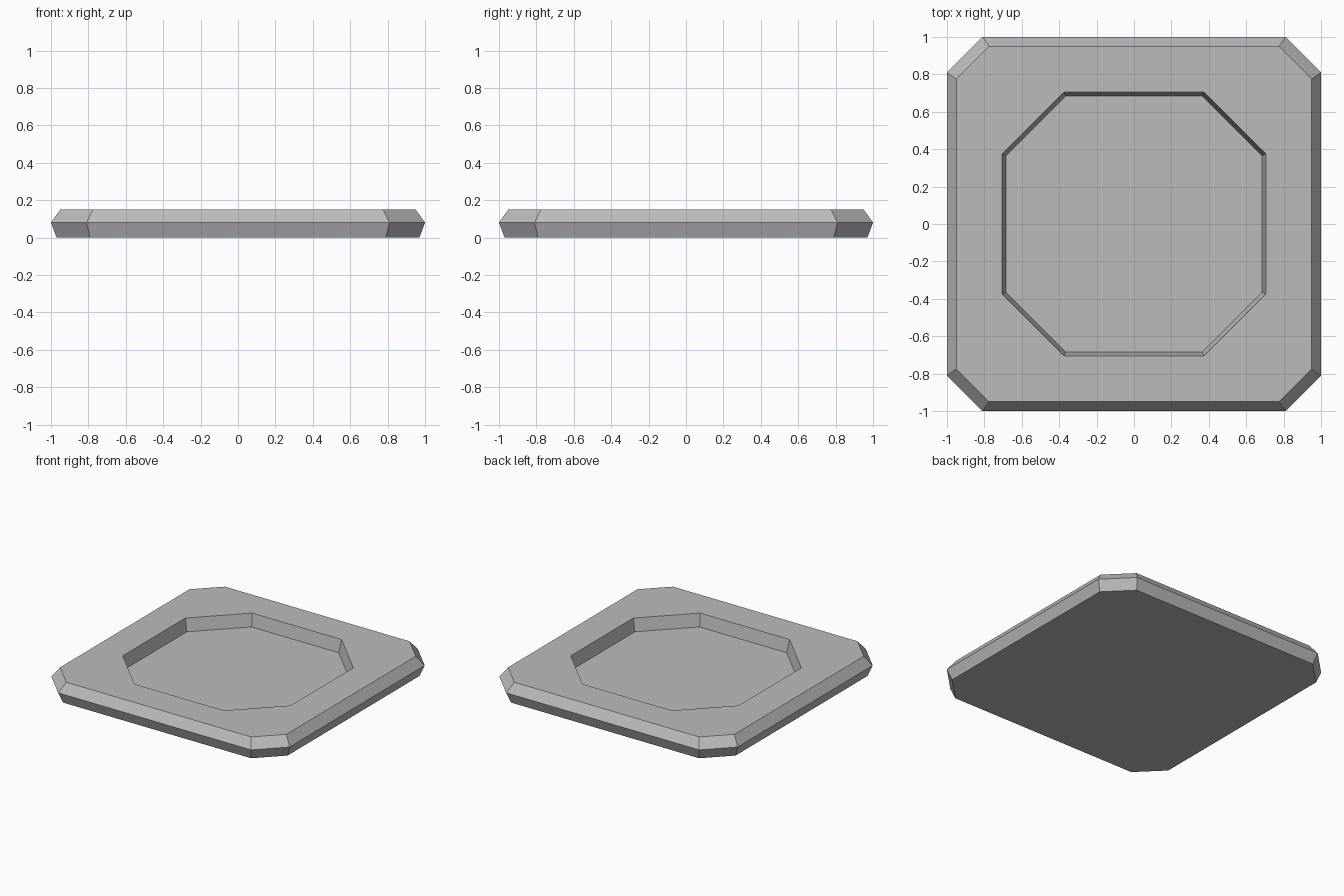
import bpy
import bmesh

default_cube = bpy.data.objects.get("Cube")
if default_cube:
    bpy.data.objects.remove(default_cube, do_unlink=True)

# Single stone grey material
stone = bpy.data.materials.new("stone_grey")
stone.use_nodes = True
grey = (0.5, 0.5, 0.5, 1.0)
stone.diffuse_color = grey
stone.node_tree.nodes["Principled BSDF"].inputs["Base Color"].default_value = grey


def octagon(bm, half, corner, z):
    """Square ring with cut corners, counter-clockwise from above."""
    points = []
    x, y, u, v = half, -corner, half, corner
    for _ in range(4):
        points += [(x, y), (u, v)]
        x, y, u, v = -y, x, -v, u
    return [bm.verts.new((px, py, z)) for px, py in points]


# Slab: stacked rings from the underside, over the rim, down into the recess
rings = [
    (0.97, 0.79, 0.0),     # underside
    (1.0, 0.81, 0.08),     # widest edge
    (0.95, 0.775, 0.15),   # top rim
    (0.705, 0.375, 0.15),  # recess lip
    (0.685, 0.365, 0.055), # recess floor
]
bm = bmesh.new()
loops = [octagon(bm, *ring) for ring in rings]
for low, high in zip(loops, loops[1:]):
    for i in range(8):
        j = (i + 1) % 8
        bm.faces.new((low[i], low[j], high[j], high[i]))
bm.faces.new(reversed(loops[0]))
bm.faces.new(loops[-1])

mesh = bpy.data.meshes.new("recessed_slab")
bm.to_mesh(mesh)
bm.free()
mesh.materials.append(stone)
slab = bpy.data.objects.new("recessed_slab", mesh)
bpy.context.collection.objects.link(slab)
